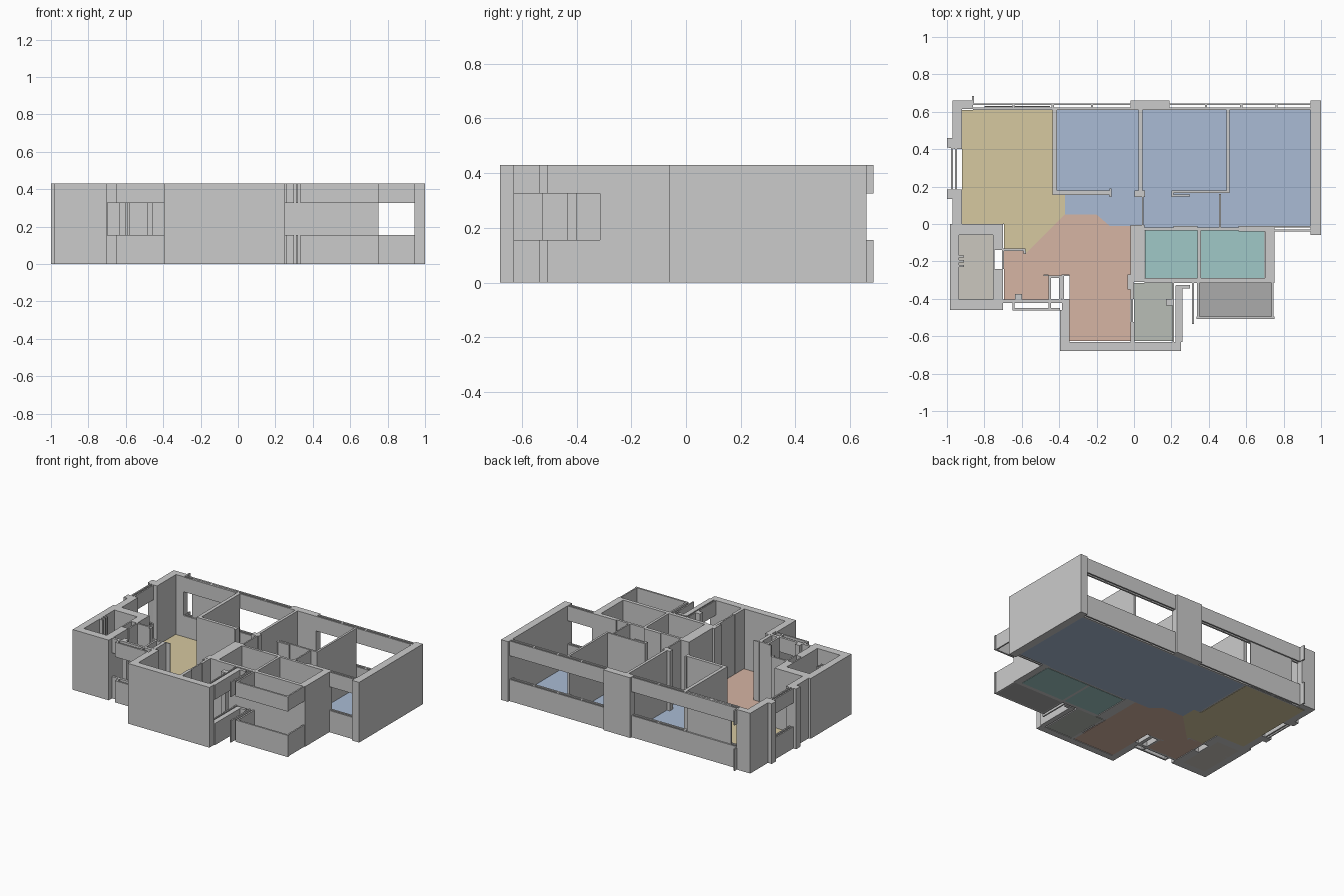
import bpy, bmesh

H, SILL, HEAD = 0.43, 0.155, 0.325   # wall height, window bottom and top


def finish(name, bm, mat=None):
    me = bpy.data.meshes.new(name)
    bmesh.ops.recalc_face_normals(bm, faces=bm.faces)
    bm.to_mesh(me)
    bm.free()
    ob = bpy.data.objects.new(name, me)
    bpy.context.collection.objects.link(ob)
    if mat:
        me.materials.append(mat)
    return ob


def prism(bm, pts, z0, z1):
    vs = [bm.verts.new((x, y, z0)) for x, y in pts]
    face = bm.faces.new(vs)
    geo = bmesh.ops.extrude_face_region(bm, geom=[face])
    for v in geo["geom"]:
        if isinstance(v, bmesh.types.BMVert):
            v.co.z = z1


def rect(x0, x1, y0, y1):
    return [(x0, y0), (x1, y0), (x1, y1), (x0, y1)]


def walls(name, *rects, z0=0.0):
    """Full height walls from x0, x1, y0, y1 rectangles."""
    bm = bmesh.new()
    for r in rects:
        prism(bm, rect(*r), z0, H)
    return finish(name, bm)


def window(name, *rects):
    """Sill wall below and lintel above an open window."""
    bm = bmesh.new()
    for r in rects:
        prism(bm, rect(*r), 0, SILL)
        prism(bm, rect(*r), HEAD, H)
    return finish(name, bm)


def wall_outline(name, pts):
    bm = bmesh.new()
    prism(bm, pts, 0, H)
    return finish(name, bm)


def floor(name, color, *polys):
    mat = bpy.data.materials.new(name + "_colour")
    mat.diffuse_color = (*color, 1)
    bm = bmesh.new()
    for p in polys:
        prism(bm, p, 0, 0.004)
    return finish(name, bm, mat)


# Coloured room floors
floor("living_floor", (0.67, 0.58, 0.35),
      [(-0.92, 0.61), (-0.43, 0.61), (-0.43, 0.16), (-0.37, 0.16), (-0.37, 0.05),
       (-0.58, -0.16), (-0.58, -0.135), (-0.695, -0.135), (-0.695, 0), (-0.92, 0)])
floor("bedroom_floor", (0.40, 0.50, 0.66),
      [(-0.415, 0.61), (0.945, 0.61), (0.945, -0.02), (0.05, -0.02), (0.05, -0.01),
       (-0.13, -0.01), (-0.20, 0.05), (-0.37, 0.05), (-0.37, 0.16), (-0.415, 0.16)])
floor("dining_kitchen_floor", (0.67, 0.46, 0.37),
      [(-0.37, 0.05), (-0.20, 0.05), (-0.13, -0.01), (-0.02, -0.01), (-0.02, -0.625),
       (-0.345, -0.625), (-0.345, -0.275), (-0.455, -0.275), (-0.455, -0.405),
       (-0.695, -0.405), (-0.695, -0.135), (-0.58, -0.135), (-0.58, -0.16)])
floor("bathroom_floor", (0.35, 0.58, 0.57),
      rect(0.06, 0.34, -0.29, -0.035), rect(0.358, 0.698, -0.29, -0.035))
floor("utility_floor", (0.48, 0.51, 0.47), rect(0, 0.205, -0.625, -0.315))
floor("balcony_floor", (0.41, 0.41, 0.41), rect(0.35, 0.735, -0.495, -0.315))
floor("shaft_floor", (0.60, 0.57, 0.52), rect(-0.935, -0.755, -0.405, -0.06))

# Solid outer walls
walls("right_outer_wall", (0.945, 1.0, -0.06, 0.66))
walls("back_pillar", (-0.02, 0.19, 0.61, 0.66))
wall_outline("back_left_corner_wall",
             [(-0.97, 0.66), (-0.86, 0.66), (-0.86, 0.615), (-0.92, 0.615), (-0.92, 0.40),
              (-0.95, 0.40), (-1.0, 0.41), (-1.0, 0.46), (-0.97, 0.46)])
wall_outline("left_wall",
             [(-1.0, 0.185), (-0.92, 0.185), (-0.92, 0.0), (-0.97, 0.0),
              (-0.97, 0.135), (-1.0, 0.135)])
walls("shaft_walls", (-0.985, -0.70, -0.06, 0.0), (-0.985, -0.70, -0.46, -0.405),
      (-0.985, -0.935, -0.405, -0.06), (-0.755, -0.70, -0.405, -0.24),
      (-0.755, -0.70, -0.14, -0.06), (-0.755, -0.745, -0.24, -0.14),
      (-0.705, -0.695, -0.24, -0.14))
walls("shaft_fittings", *[(-0.935, -0.91, y, y + 0.012) for y in (-0.18, -0.205, -0.23)])
wall_outline("kitchen_outer_wall",
             [(-0.395, -0.68), (0.25, -0.68), (0.25, -0.63), (-0.345, -0.63),
              (-0.345, -0.40), (-0.385, -0.40), (-0.385, -0.46), (-0.395, -0.46)])

# Back windows: double skins of sill and lintel
for label, x0, x1 in (("left", -0.86, -0.02), ("right", 0.19, 0.945)):
    window("back_window_" + label, (x0, x1, 0.635, 0.645), (x0, x1, 0.610, 0.622))
    step = (x1 - x0) / 4
    window("back_window_frames_" + label,
           *[(x0 + i * step, x0 + i * step + 0.012, 0.622, 0.635) for i in range(1, 4)])
window("back_spur", (-0.865, -0.855, 0.645, 0.685))
walls("sliding_panel", (-0.80, -0.45, 0.625, 0.632))

# Other outer windows
window("left_window", (-0.978, -0.968, 0.185, 0.405), (-0.957, -0.947, 0.185, 0.405))
window("front_bedroom_window", (0.75, 0.945, -0.04, -0.03), (0.75, 0.945, -0.02, -0.01))
window("entry_window", (-0.65, -0.395, -0.462, -0.45), (-0.70, -0.385, -0.422, -0.405),
       (-0.65, -0.638, -0.45, -0.422), (-0.457, -0.445, -0.45, -0.422))
window("utility_window", (0.205, 0.214, -0.63, -0.315), (0.222, 0.258, -0.63, -0.33),
       (0.225, 0.30, -0.345, -0.325))
window("balcony_parapet", (0.335, 0.75, -0.508, -0.495), (0.735, 0.745, -0.495, -0.315),
       (0.338, 0.35, -0.495, -0.315))
window("service_screen", (0.31, 0.32, -0.535, -0.315))

# Bedroom partitions
walls("bedroom_partitions", (-0.437, -0.412, 0.155, 0.61), (-0.412, -0.12, 0.155, 0.178),
      (0.025, 0.045, 0.18, 0.61), (0.002, 0.06, 0.145, 0.18),
      (0.495, 0.51, 0.165, 0.61), (0.20, 0.495, 0.165, 0.178),
      (-0.132, -0.12, 0.145, 0.19), z0=0.002)
walls("corridor_partitions", (0.042, 0.052, -0.02, 0.145), (0.455, 0.465, -0.03, 0.16),
      (0.20, 0.212, 0.145, 0.178), (0.21, 0.30, 0.148, 0.158), z0=0.002)

# Bathroom walls
walls("bathroom_walls", (-0.02, 0.055, -0.31, -0.005), (0.055, 0.75, -0.315, -0.29),
      (0.34, 0.358, -0.29, -0.035), (0.70, 0.75, -0.29, -0.01))
walls("bathroom_corridor_wall", (0.055, 0.21, -0.035, -0.018), (0.21, 0.34, -0.035, -0.01),
      (0.34, 0.56, -0.035, -0.018), (0.56, 0.70, -0.04, -0.01), z0=0.002)

# Kitchen, utility and entry partitions
walls("kitchen_utility_wall", (-0.018, 0.0, -0.40, -0.31), (-0.015, -0.005, -0.53, -0.40),
      (-0.02, 0.002, -0.63, -0.525), (-0.035, -0.02, -0.35, -0.27))
walls("utility_duct", (0.17, 0.205, -0.435, -0.40))
walls("entry_duct", (-0.457, -0.443, -0.405, -0.275), (-0.40, -0.388, -0.405, -0.275),
      (-0.443, -0.40, -0.29, -0.275), (-0.443, -0.40, -0.41, -0.40),
      (-0.485, -0.457, -0.278, -0.27), (-0.388, -0.345, -0.278, -0.27),
      (-0.388, -0.375, -0.40, -0.278))
walls("entry_partition", (-0.70, -0.58, -0.145, -0.132), (-0.59, -0.578, -0.16, -0.145))
walls("entry_post", (-0.635, -0.60, -0.405, -0.375))
